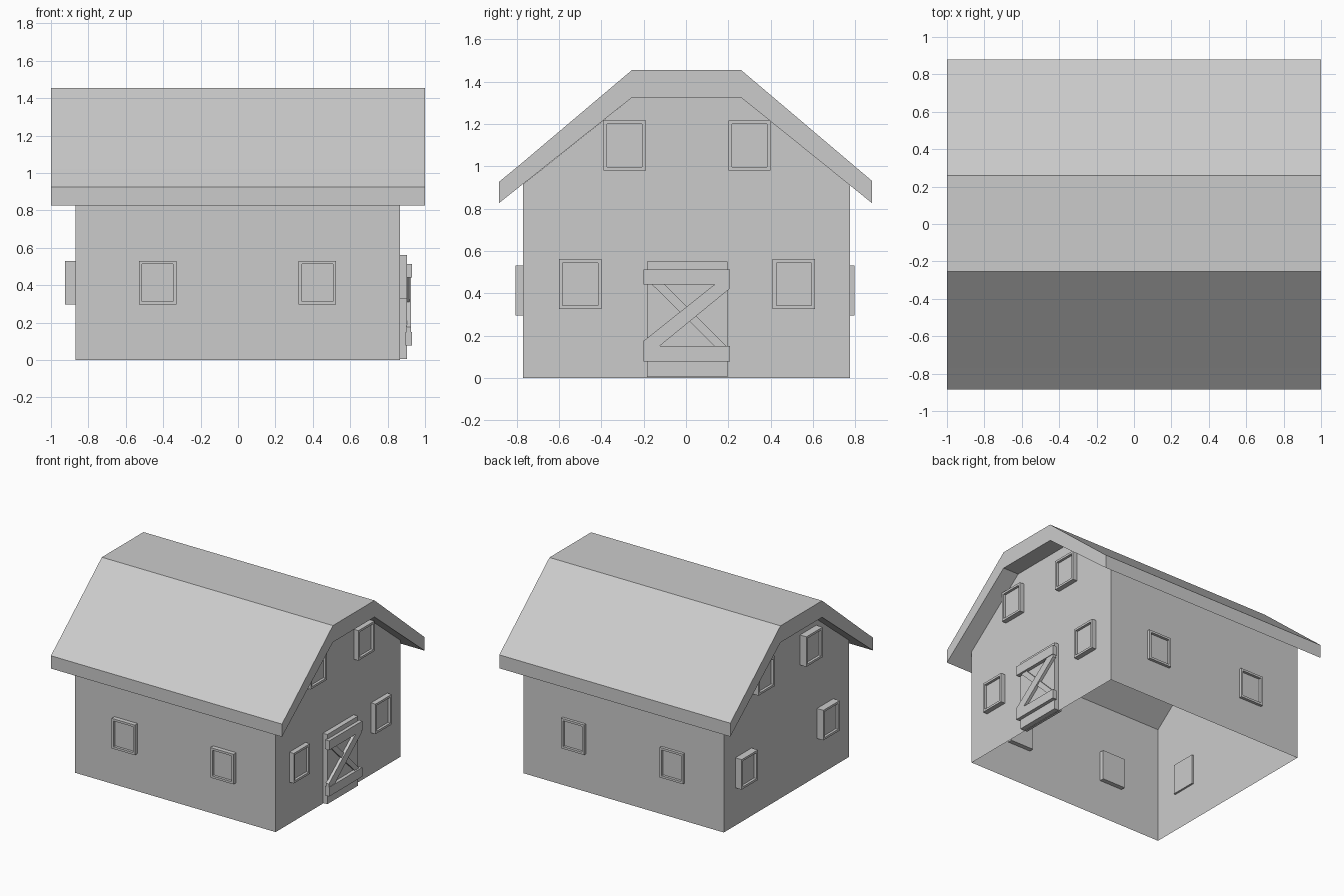
import bpy, bmesh
from math import pi
from mathutils import Matrix

if "Cube" in bpy.data.objects:
    bpy.data.objects.remove(bpy.data.objects["Cube"])


def finish(name, bm, matrix=None):
    me = bpy.data.meshes.new(name)
    bmesh.ops.recalc_face_normals(bm, faces=bm.faces)
    bm.to_mesh(me)
    bm.free()
    ob = bpy.data.objects.new(name, me)
    bpy.context.collection.objects.link(ob)
    if matrix:
        ob.matrix_world = matrix
    return ob


def prism(name, pts, x0, x1):
    """Extrude a closed (y, z) profile from x0 to x1."""
    bm = bmesh.new()
    face = bm.faces.new([bm.verts.new((x0, y, z)) for y, z in pts])
    out = bmesh.ops.extrude_face_region(bm, geom=[face], use_keep_orig=True)
    verts = [g for g in out["geom"] if isinstance(g, bmesh.types.BMVert)]
    bmesh.ops.translate(bm, verts=verts, vec=(x1 - x0, 0, 0))
    return finish(name, bm)


def board(name, y0, y1, z0, z1, x0, x1):
    return prism(name, [(y0, z0), (y1, z0), (y1, z1), (y0, z1)], x0, x1)


# Barn walls: thin shell, open underneath and closed above by the roof
bm = bmesh.new()
profile = [(-0.77, 0), (-0.77, 0.915), (-0.255, 1.325),
           (0.26, 1.325), (0.775, 0.915), (0.775, 0)]
ends = [[bm.verts.new((x, y, z)) for y, z in profile] for x in (-0.87, 0.865)]
for ring in ends:
    bm.faces.new(ring)
for i in (0, 4):
    bm.faces.new((ends[0][i], ends[0][i + 1], ends[1][i + 1], ends[1][i]))
finish("barn_walls", bm)

# Overhanging roof slab
prism("roof", [(-0.885, 0.925), (-0.77, 1.02), (-0.255, 1.455), (0.26, 1.455),
               (0.88, 0.93), (0.88, 0.825), (0.26, 1.325),
               (-0.255, 1.325), (-0.885, 0.825)], -1, 1)


# Windows: box with a recessed pane, local front facing +x
def window(name, x, y, z, angle, w=0.2, h=0.235, depth=0.07):
    bm = bmesh.new()
    bmesh.ops.create_cube(bm, size=1, matrix=Matrix.Diagonal((depth, w, h, 1)))
    front = max(bm.faces, key=lambda f: f.calc_center_median().x)
    bmesh.ops.inset_region(bm, faces=[front], thickness=0.024)
    out = bmesh.ops.extrude_face_region(bm, geom=[front])
    verts = [g for g in out["geom"] if isinstance(g, bmesh.types.BMVert)]
    bmesh.ops.translate(bm, verts=verts, vec=(-0.02, 0, 0))
    if front.is_valid:
        bmesh.ops.delete(bm, geom=[front], context='FACES_ONLY')
    bmesh.ops.translate(bm, verts=bm.verts, vec=(-depth / 2, 0, 0))
    finish(name, bm, Matrix.Translation((x, y, z)) @ Matrix.Rotation(angle, 4, 'Z'))


for s in (-1, 1):
    for tier, off, z in (("lower", 0.505, 0.443), ("upper", 0.295, 1.098)):
        window(f"right_{tier}_window", 0.903, s * off + 0.005, z, 0)
        window(f"left_{tier}_window", -0.925, s * off + 0.028, z - 0.03, pi)
    window("front_window", s * 0.427 - 0.003, -0.805, 0.413, -pi / 2)
    window("back_window", s * 0.427 - 0.003, 0.797, 0.413, pi / 2)

# Door with two rails and a cross brace
board("door_panel", -0.185, 0.195, 0.005, 0.55, 0.84, 0.903)
board("door_top_rail", -0.2, 0.208, 0.44, 0.513, 0.895, 0.93)
board("door_bottom_rail", -0.2, 0.208, 0.078, 0.15, 0.895, 0.93)
prism("door_front_brace", [(-0.2, 0.15), (-0.125, 0.15), (0.205, 0.42), (0.205, 0.445),
                           (0.14, 0.445), (-0.2, 0.175)], 0.9, 0.926)
prism("door_rear_brace", [(-0.165, 0.445), (-0.105, 0.445), (0.19, 0.15),
                          (0.135, 0.15)], 0.9, 0.916)
